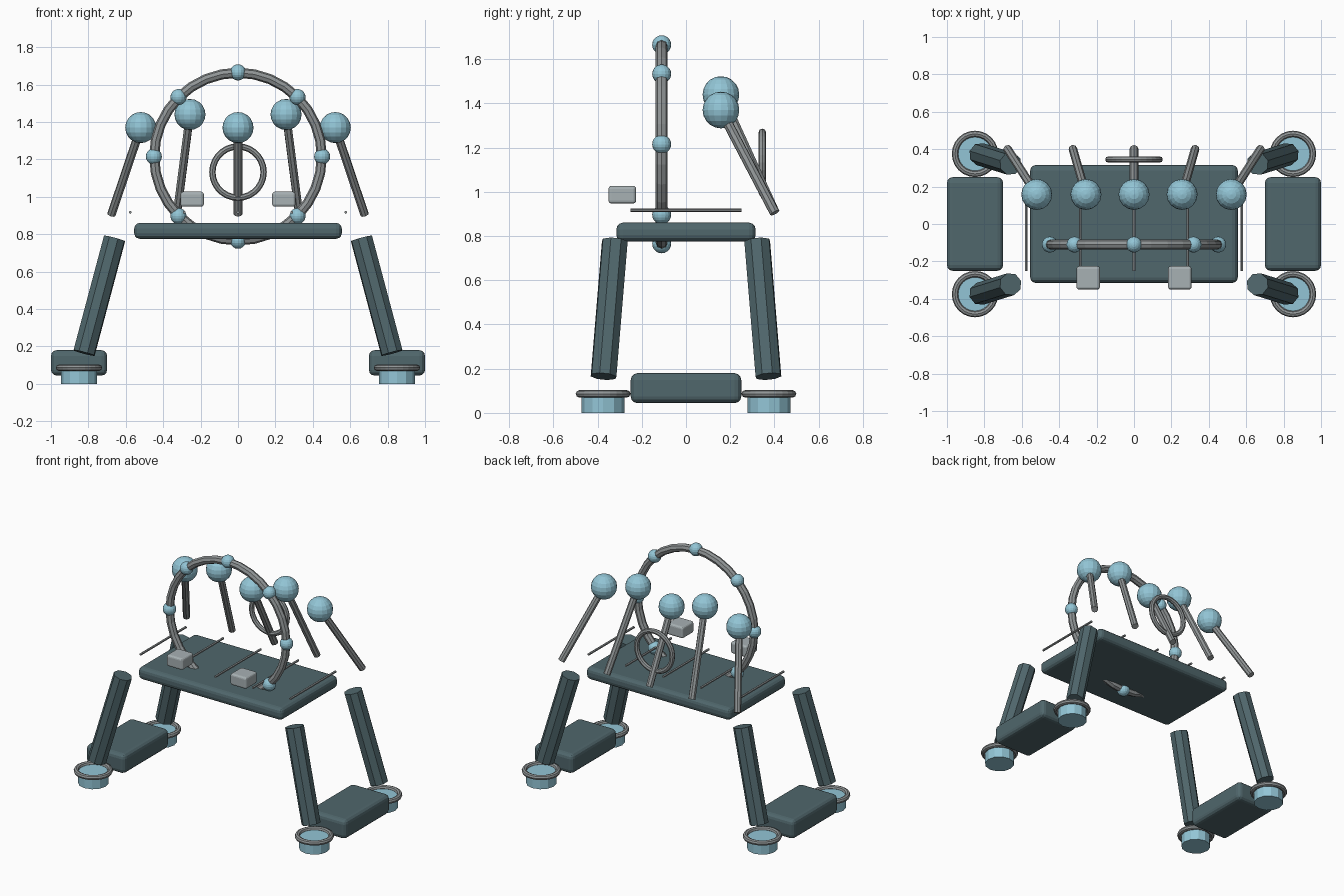
import bpy
import math
from mathutils import Vector

cube = bpy.data.objects.get("Cube")
if cube:
    bpy.data.objects.remove(cube, do_unlink=True)


def material(name, rgb):
    m = bpy.data.materials.new(name)
    m.use_nodes = True
    m.diffuse_color = (*rgb, 1)
    m.node_tree.nodes["Principled BSDF"].inputs["Base Color"].default_value = (*rgb, 1)
    return m


TEAL = material("dark teal", (0.08, 0.135, 0.15))
BLUE = material("pale blue", (0.29, 0.56, 0.67))
METAL = material("metal grey", (0.28, 0.30, 0.305))
LIGHT = material("light grey", (0.39, 0.44, 0.455))


def finish(name, mat):
    ob = bpy.context.object
    ob.name = ob.data.name = name
    ob.data.materials.append(mat)
    return ob


def box(name, centre, size, bevel, mat):
    bpy.ops.mesh.primitive_cube_add(size=1, location=centre)
    ob = finish(name, mat)
    ob.scale = size
    bpy.ops.object.transform_apply(location=False, rotation=False, scale=True)
    mod = ob.modifiers.new("rounded edges", "BEVEL")
    mod.width = bevel
    mod.segments = 3


def rod(name, start, end, radius, sides, mat):
    a, b = Vector(start), Vector(end)
    bpy.ops.mesh.primitive_cylinder_add(
        vertices=sides, radius=radius, depth=(b - a).length, location=(a + b) / 2,
        rotation=(b - a).to_track_quat("Z", "Y").to_euler())
    finish(name, mat)


def ball(name, centre, radius, mat):
    bpy.ops.mesh.primitive_uv_sphere_add(segments=16, ring_count=10, radius=radius, location=centre)
    finish(name, mat)


def ring(name, centre, major, minor, segments, upright, mat):
    bpy.ops.mesh.primitive_torus_add(
        major_radius=major, minor_radius=minor, major_segments=segments, minor_segments=8,
        location=centre, rotation=(math.pi / 2 if upright else 0, 0, 0))
    finish(name, mat)


# Platform
box("platform", (0, 0, 0.818), (1.11, 0.63, 0.085), 0.03, TEAL)

# Side bases, legs and feet
for sx, side in ((1, "left"), (-1, "right")):
    box(f"{side}_base", (sx * 0.85, 0, 0.112), (0.3, 0.5, 0.135), 0.03, TEAL)
    box(f"{side}_pad", (sx * 0.245, -0.288, 0.987), (0.125, 0.125, 0.08), 0.014, LIGHT)
    for sy, end in ((-1, "front"), (1, "back")):
        rod(f"{end}_{side}_leg", (sx * 0.823, sy * 0.373, 0.165),
            (sx * 0.66, sy * 0.322, 0.777), 0.061, 8, TEAL)
        foot = (sx * 0.85, sy * 0.375)
        rod(f"{end}_{side}_foot", (*foot, 0), (*foot, 0.085), 0.097, 12, BLUE)
        ring(f"{end}_{side}_foot_rim", (*foot, 0.086), 0.107, 0.017, 24, False, METAL)

# Large hoop with eight joints
HOOP = Vector((0, -0.11, 1.215))
ring("hoop", HOOP, 0.448, 0.027, 32, True, METAL)
for i in range(8):
    a = i * math.pi / 4
    ball(f"hoop_joint_{i + 1}", HOOP + 0.45 * Vector((math.cos(a), 0, math.sin(a))), 0.043, BLUE)

# Small wheel at the back
ring("back_wheel", (0, 0.345, 1.132), 0.137, 0.017, 28, True, METAL)

# Five ball-topped levers
LEVERS = ((-0.52, 1.37, -0.677), (-0.257, 1.44, -0.327), (0, 1.37, 0),
          (0.257, 1.44, 0.327), (0.52, 1.37, 0.677))
for i, (x, z, foot_x) in enumerate(LEVERS, 1):
    rod(f"lever_{i}", (foot_x, 0.402, 0.905), (x, 0.158, z), 0.023, 8, METAL)
    ball(f"lever_ball_{i}", (x, 0.158, z), 0.083, BLUE)

# Five thin strings over the platform
for i in range(5):
    x = (i - 2) * 0.288
    rod(f"string_{i + 1}", (x, -0.25, 0.917), (x, 0.25, 0.917), 0.008, 6, METAL)
